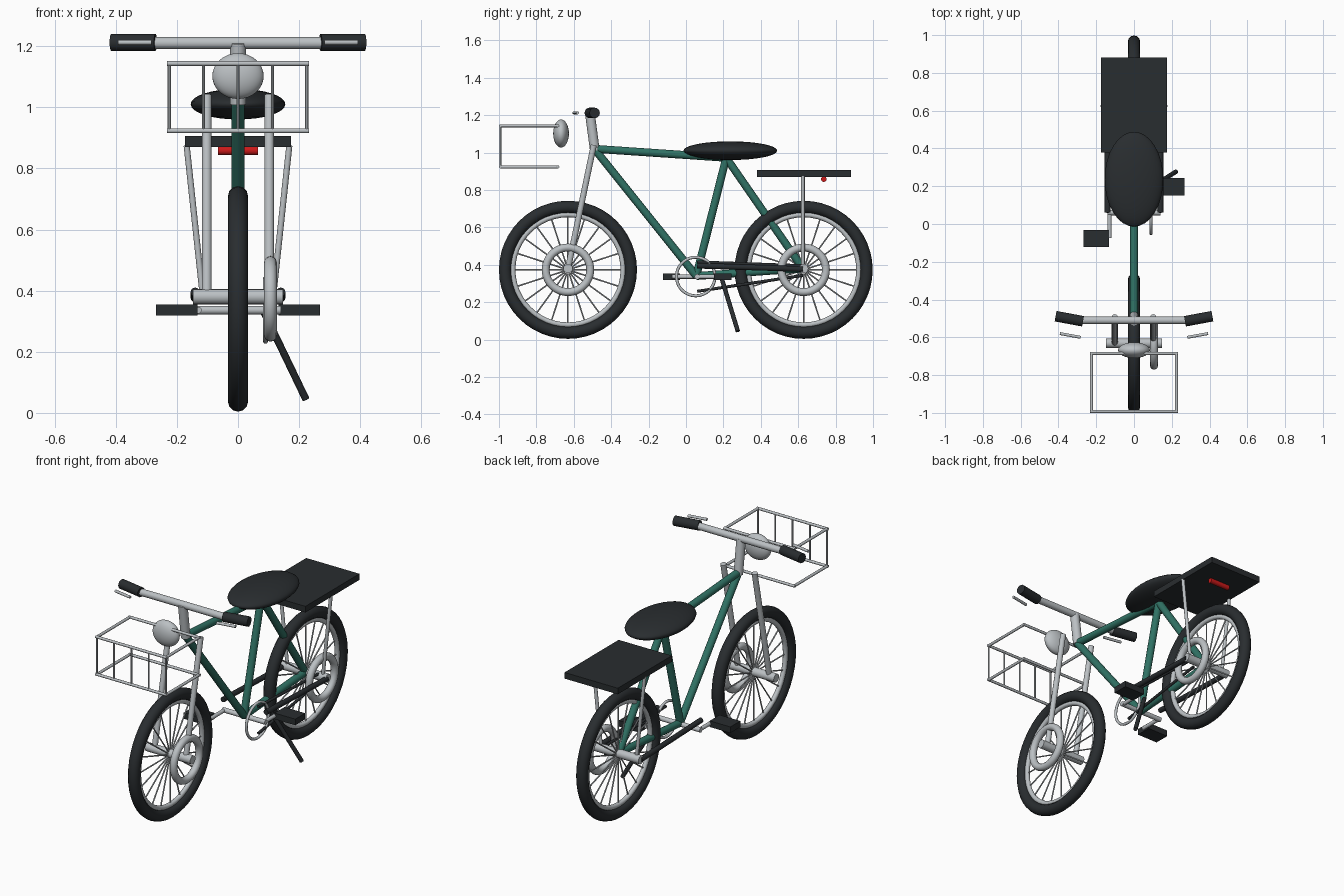
import bpy, math
from mathutils import Vector

if "Cube" in bpy.data.objects:
    bpy.data.objects.remove(bpy.data.objects["Cube"])


def material(name, rgb):
    m = bpy.data.materials.new(name)
    m.diffuse_color = (*rgb, 1)
    m.use_nodes = True
    m.node_tree.nodes["Principled BSDF"].inputs["Base Color"].default_value = m.diffuse_color
    return m


DARK = material("dark_rubber", (0.022, 0.026, 0.029))
GREEN = material("green_paint", (0.03, 0.17, 0.13))
SILVER = material("silver_metal", (0.5, 0.53, 0.55))
RED = material("red_lens", (0.6, 0.01, 0.01))


def finish(name, mat, smooth=True):
    o = bpy.context.object
    o.name = name
    o.data.materials.append(mat)
    if smooth:
        bpy.ops.object.shade_smooth_by_angle(angle=math.radians(40))
    return o


def tube(name, a, b, r, mat=SILVER, sides=16):
    a, b = Vector(a), Vector(b)
    d = b - a
    bpy.ops.mesh.primitive_cylinder_add(vertices=sides, radius=r, depth=d.length,
                                        location=(a + b) / 2,
                                        rotation=d.to_track_quat('Z', 'Y').to_euler())
    return finish(name, mat)


def ring(name, center, major, minor, mat=SILVER):
    bpy.ops.mesh.primitive_torus_add(major_radius=major, minor_radius=minor,
                                     major_segments=48, minor_segments=12,
                                     location=center, rotation=(0, math.pi / 2, 0))
    return finish(name, mat)


def box(name, center, size, mat):
    bpy.ops.mesh.primitive_cube_add(size=1, location=center)
    bpy.context.object.scale = size
    return finish(name, mat, False)


def ellipsoid(name, center, radii, mat):
    bpy.ops.mesh.primitive_uv_sphere_add(segments=32, ring_count=16, radius=1, location=center)
    bpy.context.object.scale = radii
    return finish(name, mat)


# Wheels: tyre, rim, hub, side disc and spokes
WZ = 0.373
for label, wy in (("front", -0.631), ("rear", 0.629)):
    ring(f"{label}_tyre", (0, wy, WZ), 0.336, 0.033, DARK)
    ring(f"{label}_rim", (0, wy, WZ), 0.295, 0.014)
    ring(f"{label}_disc", (0.106, wy, WZ), 0.119, 0.021)
    tube(f"{label}_hub", (-0.147, wy, WZ + 0.007), (0.147, wy, WZ + 0.007), 0.025)
    for i in range(20):
        t = math.tau * i / 20
        c, s = math.cos(t), math.sin(t)
        tube(f"{label}_spoke", (0, wy + 0.02 * c, WZ + 0.02 * s),
             (0, wy + 0.292 * c, WZ + 0.292 * s), 0.004, sides=6)

# Frame tubes
bottom, head, seat_top, axle = (0, 0.055, 0.34), (0, -0.49, 1.02), (0, 0.215, 0.972), (0, 0.625, 0.38)
for name, a, b in (("down_tube", head, bottom), ("top_tube", head, seat_top),
                   ("seat_tube", bottom, seat_top), ("chain_stay", bottom, axle),
                   ("seat_stay", seat_top, axle)):
    tube(name, a, b, 0.021, GREEN)

# Steering: stem, bar and headlight
tube("stem", (0, -0.487, 1.01), (0, -0.514, 1.21), 0.026)
tube("handlebar", (-0.3, -0.51, 1.21), (0.3, -0.51, 1.21), 0.02)
ellipsoid("headlight", (0, -0.668, 1.102), (0.084, 0.042, 0.075), SILVER)

# Parts repeated on both sides
for s, side in ((-1, "left"), (1, "right")):
    tube(f"{side}_fork", (s * 0.102, -0.493, 1.04), (s * 0.102, -0.632, 0.375), 0.016)
    tube(f"{side}_grip", (s * 0.27, -0.515, 1.212), (s * 0.415, -0.488, 1.212), 0.028, DARK)
    tube(f"{side}_brake_lever", (s * 0.282, -0.6, 1.212), (s * 0.392, -0.58, 1.212), 0.008, sides=10)
    tube(f"{side}_rack_strut", (s * 0.168, 0.625, 0.875), (s * 0.115, 0.625, 0.38), 0.01)
    tube(f"{side}_guard_bar", (s * 0.14, 0.06, 0.395), (s * 0.14, 0.625, 0.377), 0.015, DARK)
    tube(f"{side}_crank", (s * 0.13, 0.06, 0.336), (s * 0.13, 0.06 + s * 0.135, 0.336), 0.011)
    box(f"{side}_pedal", (s * 0.2, 0.06 + s * 0.137, 0.336), (0.135, 0.092, 0.036), DARK)

# Drive train
tube("crank_axle", (-0.14, 0.06, 0.336), (0.14, 0.06, 0.336), 0.014)
ring("chainring", (0.09, 0.052, 0.337), 0.103, 0.008)
tube("lower_chain", (0.09, 0.06, 0.258), (0.09, 0.625, 0.343), 0.008, DARK)
tube("upper_chain", (0.09, 0.06, 0.415), (0.09, 0.625, 0.395), 0.008, DARK)
tube("kickstand", (0.085, 0.19, 0.33), (0.222, 0.277, 0.045), 0.012, DARK)

# Seat, rear rack and tail light
ellipsoid("seat", (0, 0.237, 1.01), (0.155, 0.251, 0.05), DARK)
box("rear_rack", (0, 0.631, 0.888), (0.347, 0.503, 0.036), DARK)
tube("tail_light", (-0.065, 0.737, 0.858), (0.065, 0.737, 0.858), 0.015, RED)

# Basket: two wire rectangles joined by front uprights
X, Y0, Y1 = 0.225, -0.992, -0.685
for z, label in ((1.143, "upper"), (0.923, "lower")):
    for y in (Y0, Y1):
        tube(f"basket_{label}_cross_rail", (-X - 0.007, y, z), (X + 0.007, y, z), 0.008, sides=10)
    for x in (-X, X):
        tube(f"basket_{label}_side_rail", (x, Y0, z), (x, Y1, z), 0.008, sides=10)
for i in range(-2, 3):
    tube("basket_upright", (i * X / 2, Y0, 0.923), (i * X / 2, Y0, 1.143), 0.005, sides=8)
